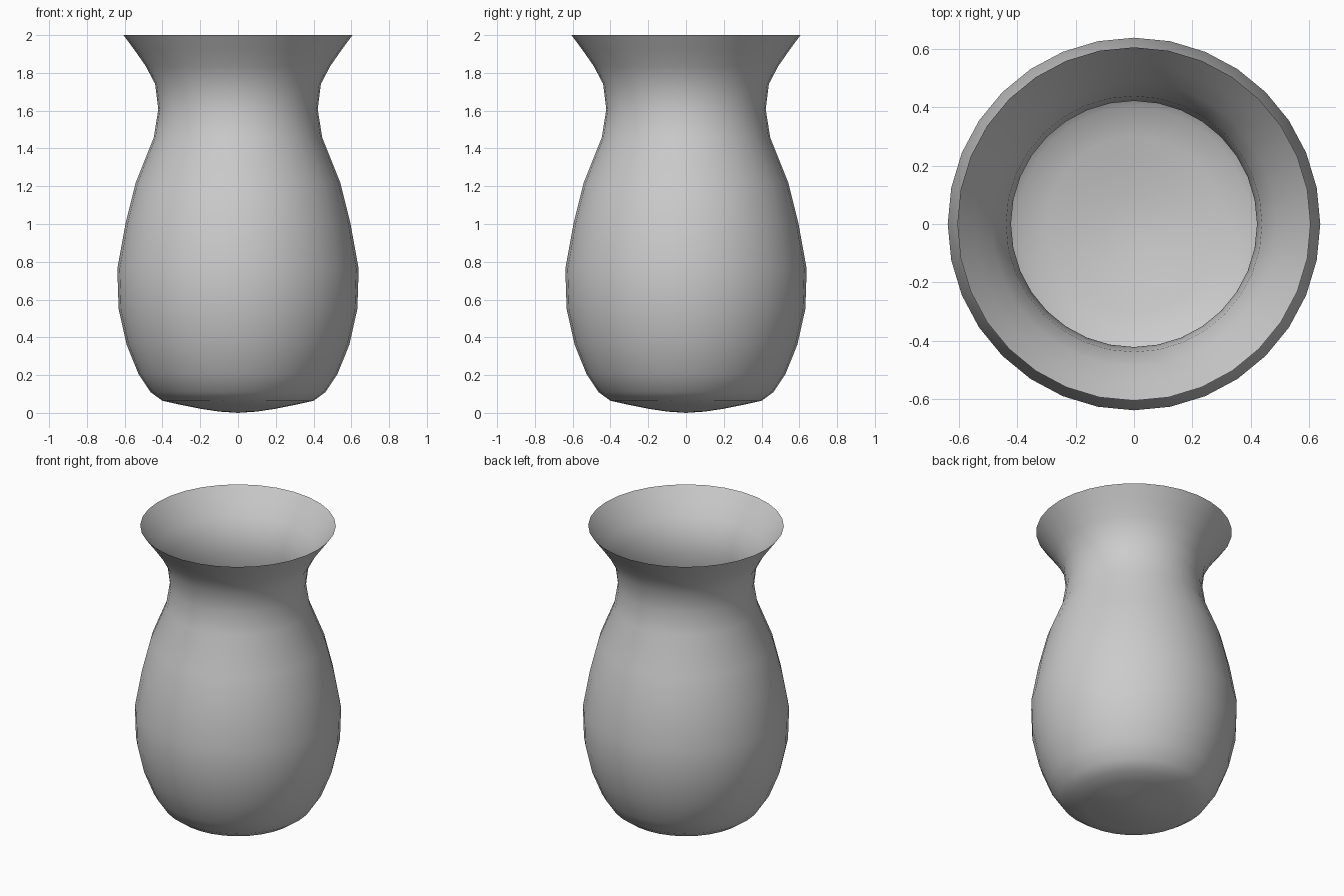
import bpy
import bmesh
from math import tau

SEGMENTS = 32

# Default object
cube = bpy.data.objects.get("Cube")
if cube:
    bpy.data.objects.remove(cube, do_unlink=True)

# Grey glaze
glaze = bpy.data.materials.new("grey_glaze")
glaze.use_nodes = True
colour = (0.6, 0.6, 0.6, 1)
glaze.diffuse_color = colour
glaze.node_tree.nodes["Principled BSDF"].inputs["Base Color"].default_value = colour

# Radius and height, from the domed base to the flared rim
profile = [
    (0, 0), (0.1, 0.007), (0.2, 0.022), (0.3, 0.042), (0.4, 0.064),
    (0.463, 0.11), (0.527, 0.206), (0.59, 0.363), (0.632, 0.55),
    (0.639, 0.762), (0.595, 1.005), (0.541, 1.22), (0.446, 1.457),
    (0.422, 1.607), (0.439, 1.742), (0.488, 1.835), (0.547, 1.92), (0.606, 2),
]

# Thin-walled vase turned around the vertical axis
bm = bmesh.new()
verts = [bm.verts.new((r, 0, z)) for r, z in profile]
edges = [bm.edges.new(pair) for pair in zip(verts, verts[1:])]
bmesh.ops.spin(bm, geom=verts + edges, cent=(0, 0, 0), axis=(0, 0, 1),
               angle=tau, steps=SEGMENTS, use_duplicate=False)
bmesh.ops.remove_doubles(bm, verts=bm.verts[:], dist=0.0005)
bmesh.ops.recalc_face_normals(bm, faces=bm.faces[:])

# Make the outer side the front of each face
wall = max(bm.faces, key=lambda f: f.calc_center_median().xy.length)
if wall.normal.xy.dot(wall.calc_center_median().xy) < 0:
    bmesh.ops.reverse_faces(bm, faces=bm.faces[:])
for face in bm.faces:
    face.smooth = True

mesh = bpy.data.meshes.new("vase")
bm.to_mesh(mesh)
bm.free()
mesh.materials.append(glaze)
vase = bpy.data.objects.new("vase", mesh)
bpy.context.collection.objects.link(vase)
